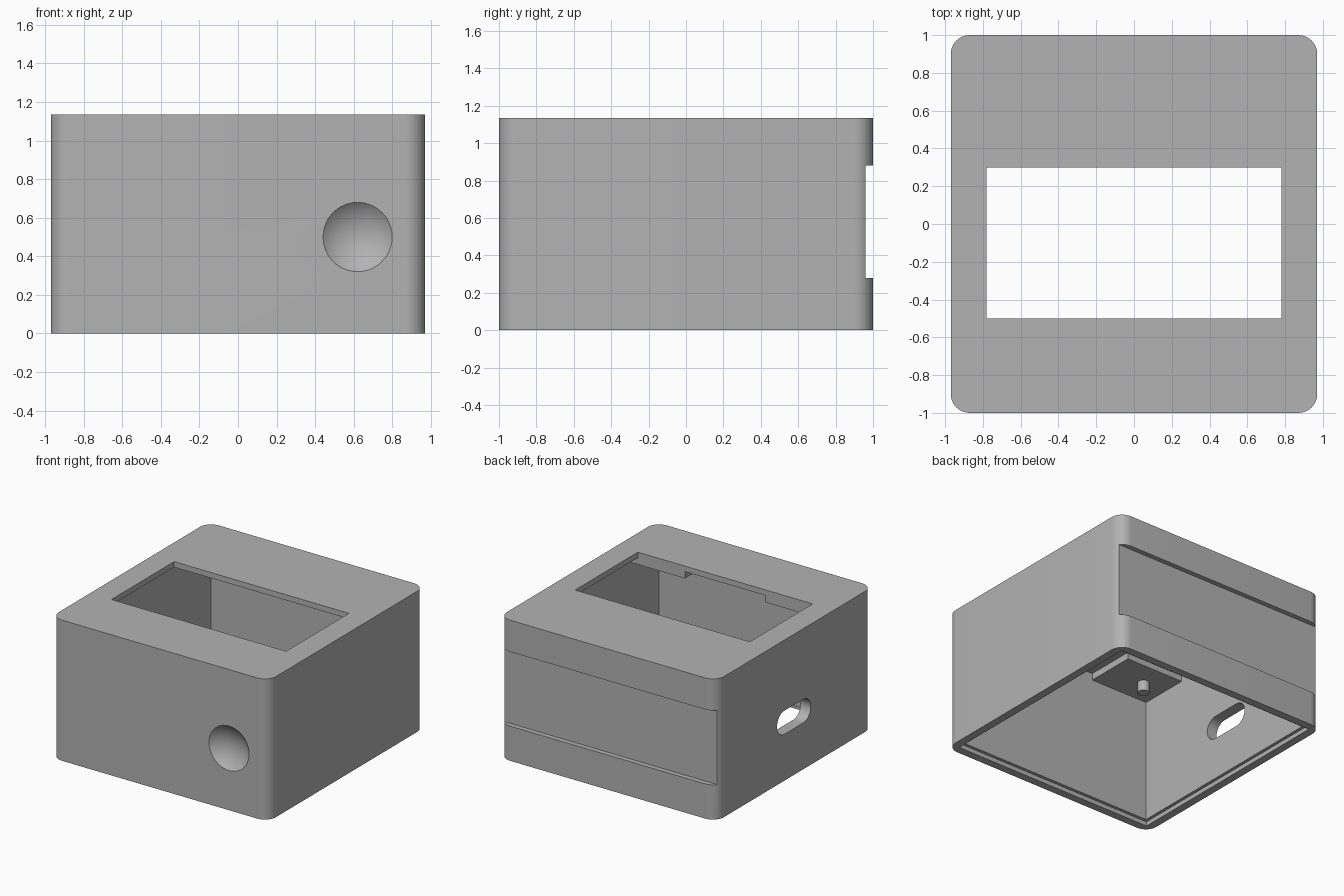
import bpy, bmesh, math

if "Cube" in bpy.data.objects:
    bpy.data.objects.remove(bpy.data.objects["Cube"])

W, D, H = 0.97, 1.0, 1.135      # half width, half depth, height
WALL, TOP, R = 0.09, 0.045, 0.1  # wall, roof thickness, corner radius

grey = bpy.data.materials.new("plain grey")
grey.diffuse_color = (0.45, 0.45, 0.45, 1)
grey.use_nodes = True
grey.node_tree.nodes["Principled BSDF"].inputs["Base Color"].default_value = grey.diffuse_color


def finish(name, bm):
    bmesh.ops.recalc_face_normals(bm, faces=bm.faces)
    me = bpy.data.meshes.new(name)
    bm.to_mesh(me)
    bm.free()
    ob = bpy.data.objects.new(name, me)
    bpy.context.collection.objects.link(ob)
    me.materials.append(grey)
    return ob


def box(name, x0, x1, y0, y1, z0, z1):
    bm = bmesh.new()
    bmesh.ops.create_cube(bm, size=1)
    for v in bm.verts:
        v.co = ((x0 + x1) / 2 + v.co.x * (x1 - x0),
                (y0 + y1) / 2 + v.co.y * (y1 - y0),
                (z0 + z1) / 2 + v.co.z * (z1 - z0))
    return finish(name, bm)


def rounded(hx, hy, r, steps=10):
    """Outline of a rectangle with round corners."""
    pts = []
    for q, (sx, sy) in enumerate([(1, 1), (-1, 1), (-1, -1), (1, -1)]):
        for i in range(steps + 1):
            a = math.pi / 2 * (q + i / steps)
            pts.append((sx * (hx - r) + r * math.cos(a), sy * (hy - r) + r * math.sin(a)))
    return pts


def prism(name, pts, lo, hi, place):
    """Extrude an outline from lo to hi; place maps (u, v, w) to a point."""
    bm = bmesh.new()
    a = [bm.verts.new(place(u, v, lo)) for u, v in pts]
    b = [bm.verts.new(place(u, v, hi)) for u, v in pts]
    n = len(pts)
    bm.faces.new(a)
    bm.faces.new(b)
    for i in range(n):
        bm.faces.new((a[i], a[(i + 1) % n], b[(i + 1) % n], b[i]))
    bmesh.ops.remove_doubles(bm, verts=bm.verts, dist=1e-5)
    return finish(name, bm)


def cut(target, cutter):
    mod = target.modifiers.new(cutter.name, 'BOOLEAN')
    mod.operation, mod.solver, mod.object = 'DIFFERENCE', 'EXACT', cutter
    bpy.context.view_layer.objects.active = target
    bpy.ops.object.modifier_apply(modifier=mod.name)
    bpy.data.objects.remove(cutter)


# Outer shell with rounded upright corners
shell = prism("case_shell", rounded(W, D, R), 0, H, lambda u, v, w: (u, v, w))

# Hollow inside, stepped recess for the base lid, and the screen opening
cut(shell, box("cavity", -W + WALL, W - WALL, -D + WALL, D - WALL, -0.1, H - TOP))
cut(shell, box("lid_recess", -W + 0.065, W - 0.065, -D + 0.065, D - 0.065, -0.1, 0.035))
cut(shell, box("screen_opening", -0.78, 0.78, -0.5, 0.3, 0.9, 1.3))

# Wide shallow channel across the back
cut(shell, box("back_channel", -1.2, 1.2, D - 0.04, 1.2, 0.28, 0.88))

# Cable slot through the left wall
cut(shell, prism("cable_slot", rounded(0.215, 0.095, 0.0949), -1.1, -0.8,
                 lambda u, v, w: (w, u + 0.01, v + 0.47)))

# Round finger dish on the front
r, d = 0.18, 0.07
rad = (r * r + d * d) / (2 * d)
bm = bmesh.new()
bmesh.ops.create_uvsphere(bm, u_segments=48, v_segments=32, radius=rad)
for v in bm.verts:
    v.co = (v.co.x + 0.62, v.co.y - D + d - rad, v.co.z + 0.5)
cut(shell, finish("dish", bm))

bpy.context.view_layer.objects.active = shell
shell.select_set(True)
bpy.ops.object.shade_smooth_by_angle(angle=math.radians(25))
shell.select_set(False)

for s, side in ((-1, "left"), (1, "right")):
    # Screen mounting pads under the front of the roof, each with a peg
    xa, xb = sorted((s * 0.36, s * (W - WALL)))
    box(side + "_mounting_pad", xa, xb, -D + WALL, -0.5, 1.035, H - TOP)
    peg = [(0.045 * math.cos(i * math.pi / 12), 0.045 * math.sin(i * math.pi / 12))
           for i in range(24)]
    ob = prism(side + "_peg", peg, 0.95, 1.04, lambda u, v, w: (u + s * 0.68, v - 0.7, w))
    bpy.context.view_layer.objects.active = ob
    ob.select_set(True)
    bpy.ops.object.shade_smooth_by_angle(angle=math.radians(30))
    ob.select_set(False)
    # Lid catch along the back rim
    box(side + "_lid_catch", xa, xb, D - WALL - 0.03, D - WALL + 0.005, 0.04, 0.1)
